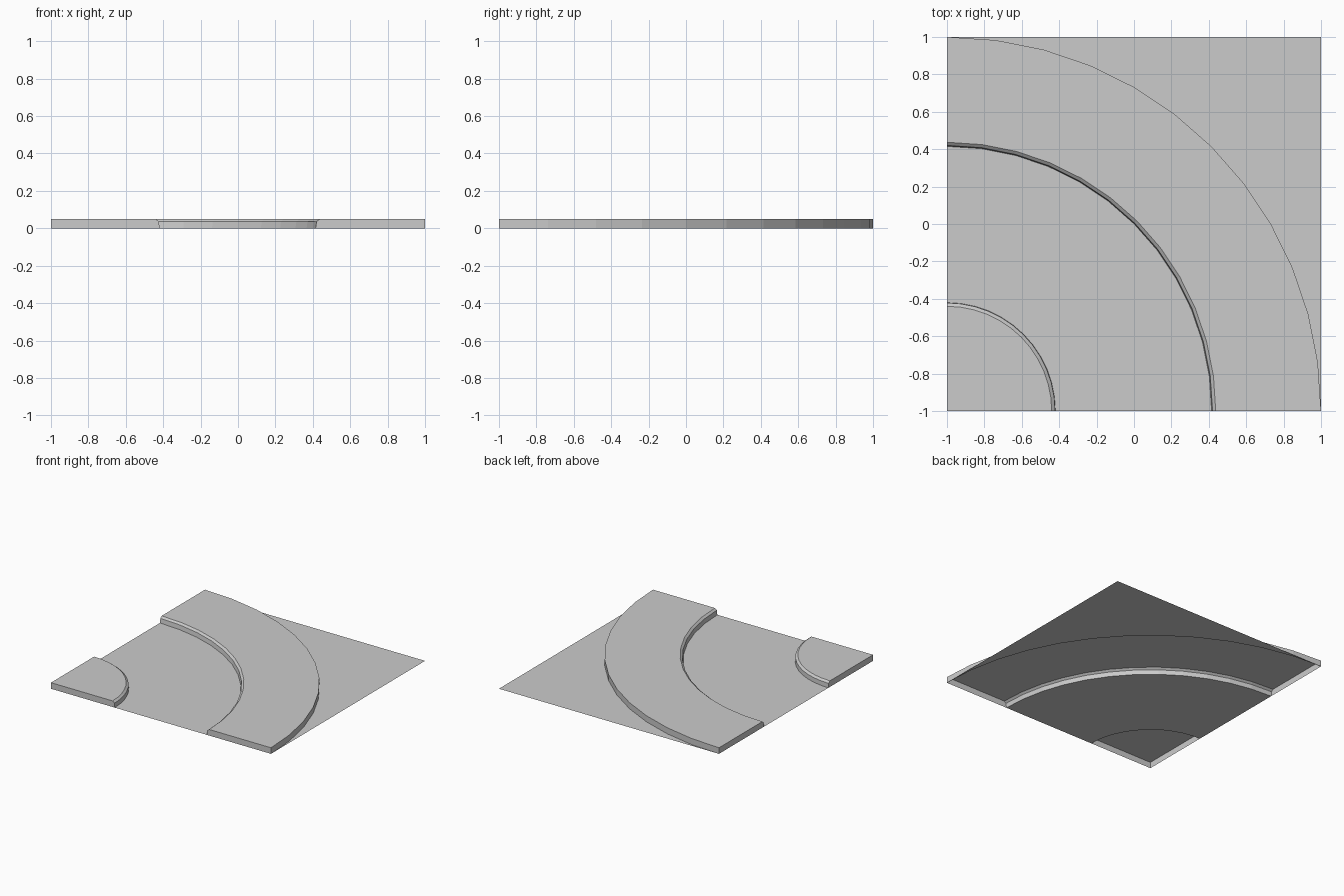
import bpy, bmesh, math

if "Cube" in bpy.data.objects:
    bpy.data.objects.remove(bpy.data.objects["Cube"])

SEGS = 12      # facets per quarter turn
H = 0.05       # pavement height


def polar(r, z, i):
    a = math.pi / 2 * i / SEGS
    return (-1 + r * math.cos(a), -1 + r * math.sin(a), z)


def finish(name, bm, flip=False):
    bmesh.ops.remove_doubles(bm, verts=bm.verts[:], dist=1e-5)
    bm.normal_update()
    if flip:
        bmesh.ops.reverse_faces(bm, faces=bm.faces[:])
    mesh = bpy.data.meshes.new(name)
    bm.to_mesh(mesh)
    bm.free()
    obj = bpy.data.objects.new(name, mesh)
    bpy.context.collection.objects.link(obj)
    return obj


def sweep(name, profile, caps):
    """Sweep an (r, z) profile a quarter turn about the tile corner."""
    bm = bmesh.new()
    rings = [[bm.verts.new(polar(r, z, i)) for r, z in profile]
             for i in range(SEGS + 1)]
    for a, b in zip(rings, rings[1:]):
        for k in range(len(profile) - 1):
            if profile[k][0] == 0 and profile[k + 1][0] == 0:
                continue
            if profile[k][0] == 0:
                bm.faces.new((a[k], a[k + 1], b[k + 1]))
            else:
                bm.faces.new((a[k], a[k + 1], b[k + 1], b[k]))
    if caps:
        bm.faces.new(rings[0][::-1])
        bm.faces.new(rings[-1])
    return finish(name, bm)


# Outer pavement: chamfered kerb, top and outer wall, open underneath
sweep("outer_pavement", [(1.415, 0), (1.42, 0.036), (1.437, H), (2, H), (2, 0)], True)

# Inner corner pavement: quarter disc with chamfered kerb, open underneath
sweep("inner_pavement", [(0, 0), (0, H), (0.56, H), (0.578, 0.036), (0.58, 0)], True)

# Road surface between the kerbs
sweep("road", [(0.58, 0), (1.415, 0)], False)

# Flat ground in the far corner
bm = bmesh.new()
arc = [bm.verts.new(polar(2, 0, i)) for i in range(SEGS + 1)]
corner = bm.verts.new((1, 1, 0))
for p, q in zip(arc, arc[1:]):
    bm.faces.new((p, corner, q))
finish("corner_ground", bm)
